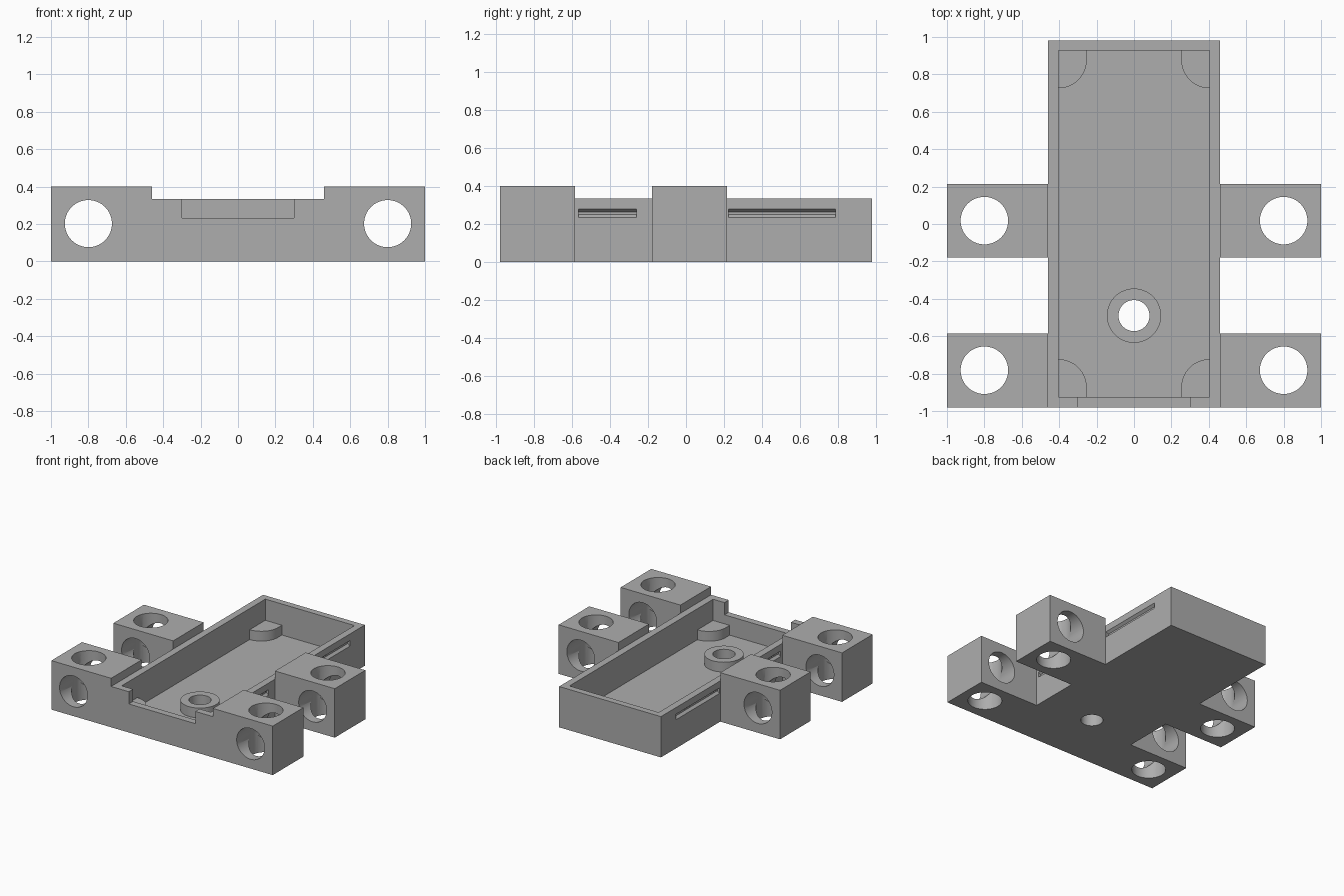
import bpy, bmesh, math
from mathutils import Matrix, Vector

cube = bpy.data.objects.get("Cube")
if cube:
    bpy.data.objects.remove(cube, do_unlink=True)

grey = bpy.data.materials.new("plain grey")
grey.use_nodes = True
colour = (0.42, 0.42, 0.42, 1)
grey.diffuse_color = colour
grey.node_tree.nodes["Principled BSDF"].inputs["Base Color"].default_value = colour


def finish(name, bm):
    bmesh.ops.recalc_face_normals(bm, faces=bm.faces)
    mesh = bpy.data.meshes.new(name)
    bm.to_mesh(mesh)
    bm.free()
    mesh.materials.append(grey)
    ob = bpy.data.objects.new(name, mesh)
    bpy.context.collection.objects.link(ob)
    return ob


def prism(name, points, along):
    """Extrude a closed outline of 3D points by a vector."""
    bm = bmesh.new()
    face = bm.faces.new([bm.verts.new(p) for p in points])
    ext = bmesh.ops.extrude_face_region(bm, geom=[face])
    bmesh.ops.translate(bm, vec=along, verts=[v for v in ext["geom"] if isinstance(v, bmesh.types.BMVert)])
    return finish(name, bm)


def box(name, x0, x1, y0, y1, z0, z1):
    return prism(name, [(x0, y0, z0), (x1, y0, z0), (x1, y1, z0), (x0, y1, z0)], Vector((0, 0, z1 - z0)))


def cylinder(name, centre, radius, length, axis="Z"):
    bm = bmesh.new()
    turn = Matrix.Rotation(math.pi / 2, 4, "X") if axis == "Y" else Matrix()
    bmesh.ops.create_cone(bm, cap_ends=True, segments=64, radius1=radius, radius2=radius,
                          depth=length, matrix=Matrix.Translation(centre) @ turn)
    return finish(name, bm)


def combine(target, tool, operation="DIFFERENCE"):
    """Apply one boolean and discard the tool."""
    tool.hide_render = True
    mod = target.modifiers.new("combine", "BOOLEAN")
    mod.operation, mod.solver, mod.object = operation, "EXACT", tool
    bpy.ops.object.select_all(action="DESELECT")
    bpy.context.view_layer.objects.active = target
    target.select_set(True)
    bpy.ops.object.modifier_apply(modifier=mod.name)
    bpy.data.objects.remove(tool, do_unlink=True)


BODY, WALL, FLOOR, PAD = 0.46, 0.333, 0.08, 0.16
INNER, FRONT, BACK = 0.403, -0.925, 0.928

# Plan outline of the tray with its four lugs, extruded to lug height
right = [(1, -0.98), (1, -0.585), (BODY, -0.585), (BODY, -0.18),
         (1, -0.18), (1, 0.215), (BODY, 0.215), (BODY, 0.98)]
outline = right + [(-x, y) for x, y in reversed(right)]
tray = prism("tray_with_lugs", [(x, y, 0) for x, y in outline], Vector((0, 0, 0.4)))

# Lower tray rim, cavity and front notch
combine(tray, box("rim_cutter", -BODY, BODY, -1.1, 1.1, WALL, 0.6))
combine(tray, box("cavity_cutter", -INNER, INNER, FRONT, BACK, FLOOR, 0.6))
combine(tray, box("notch_cutter", -0.3, 0.3, -1.1, FRONT + 0.02, 0.233, 0.6))

# Crossing holes through the lugs
for s in (-1, 1):
    combine(tray, cylinder("long_hole", (s * 0.8, 0, 0.202), 0.126, 3, "Y"))
    for y in (-0.782, 0.018):
        combine(tray, cylinder("upright_hole", (s * 0.8, y, 0.2), 0.127, 1))

    # Shallow tapered grooves on the outer side walls
    for y0, y1 in ((-0.565, -0.262), (0.225, 0.787)):
        profile = [(0.48, 0.217), (0.48, 0.295), (0.44, 0.262), (0.44, 0.25)]
        combine(tray, prism("groove_cutter", [(s * x, y0, z) for x, z in profile], Vector((0, y1 - y0, 0))))

# Screw hole through the floor
combine(tray, cylinder("floor_hole", (0, -0.49, 0), 0.083, 0.5))

# Ring boss around the screw hole
boss = cylinder("ring_boss", (0, -0.49, (FLOOR + PAD) / 2), 0.145, PAD - FLOOR)
combine(boss, cylinder("boss_hole", (0, -0.49, 0.1), 0.083, 0.5))

# Rounded support pads in the four cavity corners
parts = [tray, boss]
for sx, side in ((-1, "right"), (1, "left")):
    for end, sy, where in ((FRONT, 1, "front"), (BACK, -1, "back")):
        pts = [(0, 0), (0.15, 0)]
        pts += [(0.15 * math.cos(a), 0.052 + 0.15 * math.sin(a))
                for a in (i * math.pi / 32 for i in range(17))]
        parts.append(prism(f"{where}_{side}_pad",
                           [(sx * (INNER - u), end + sy * v, FLOOR) for u, v in pts],
                           Vector((0, 0, PAD - FLOOR))))

# Smooth round surfaces, keep corners sharp
bpy.ops.object.select_all(action="DESELECT")
for ob in parts:
    ob.select_set(True)
bpy.context.view_layer.objects.active = tray
bpy.ops.object.shade_smooth_by_angle(angle=math.radians(30))
